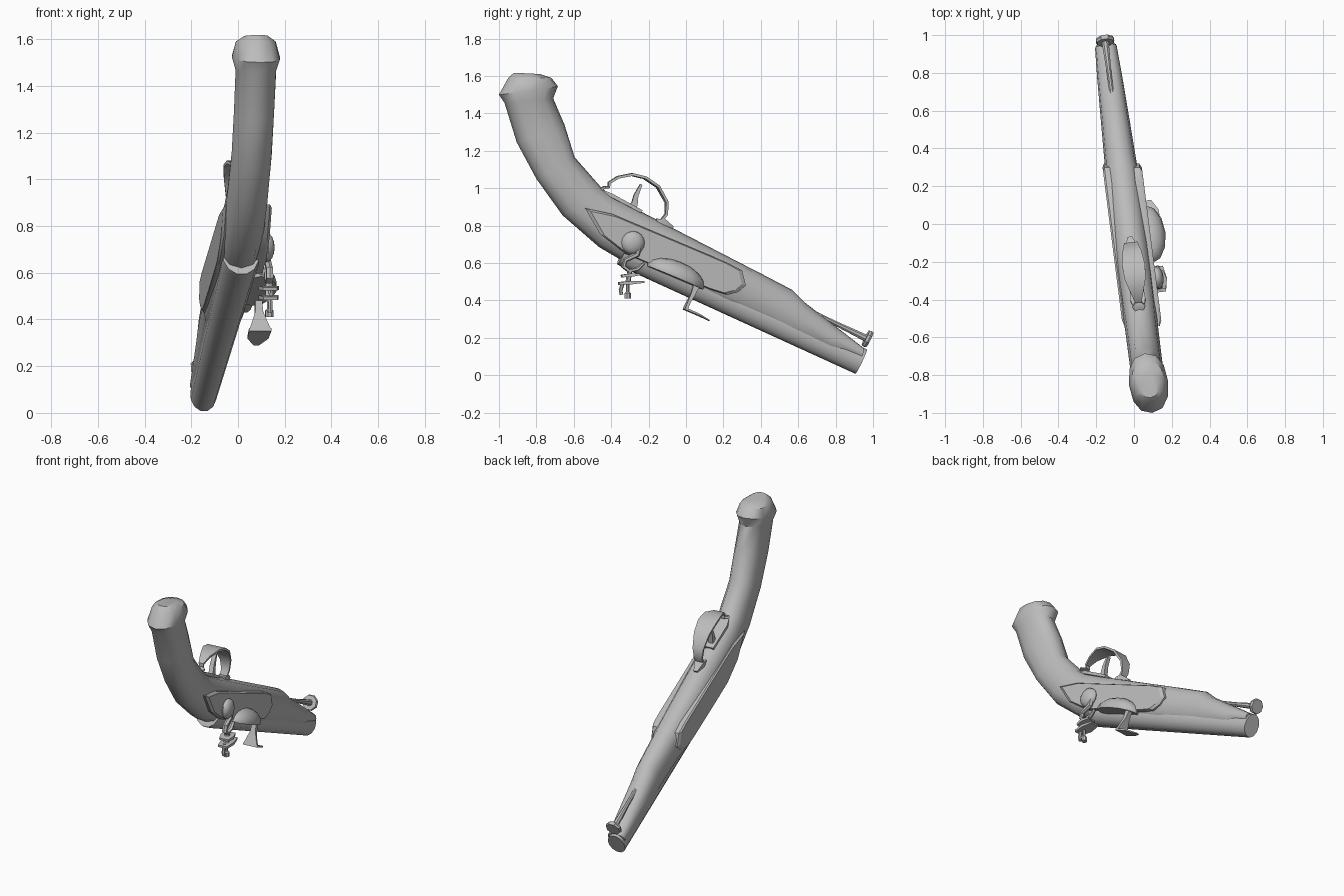
import bpy, bmesh, math
from mathutils import Vector

if "Cube" in bpy.data.objects:
    bpy.data.objects.remove(bpy.data.objects["Cube"])

YAW = 0.127   # the pistol lies slightly turned about z

steel = bpy.data.materials.new("plain_grey")
steel.diffuse_color = (0.5, 0.5, 0.5, 1)
steel.use_nodes = True
steel.node_tree.nodes["Principled BSDF"].inputs["Base Color"].default_value = steel.diffuse_color


def P(w, y, z):
    """Pistol space (sideways, along, up) to world."""
    return Vector((w - 0.03 - YAW * y, y + YAW * w, z))


def finish(name, bm, angle=40):
    bmesh.ops.recalc_face_normals(bm, faces=bm.faces)
    me = bpy.data.meshes.new(name)
    bm.to_mesh(me)
    bm.free()
    me.materials.append(steel)
    ob = bpy.data.objects.new(name, me)
    bpy.context.collection.objects.link(ob)
    bpy.ops.object.select_all(action='DESELECT')
    ob.select_set(True)
    bpy.context.view_layer.objects.active = ob
    bpy.ops.object.shade_smooth_by_angle(angle=math.radians(angle))
    return ob


def loft(name, rings, angle=40):
    bm = bmesh.new()
    vs = [[bm.verts.new(P(*p)) for p in r] for r in rings]
    n = len(vs[0])
    for a, b in zip(vs, vs[1:]):
        for i in range(n):
            j = (i + 1) % n
            bm.faces.new((a[i], a[j], b[j], b[i]))
    bm.faces.new(vs[0])
    bm.faces.new(vs[-1][::-1])
    return finish(name, bm, angle)


def sweep(name, path, wc=0.0, n=4, angle=40):
    """Sweep along (y, z, sideways radius, in-plane radius); n=4 gives a flat strip."""
    k = math.sqrt(2) if n == 4 else 1
    rings = []
    for i, (y, z, rw, rp) in enumerate(path):
        a, b = path[max(i - 1, 0)], path[min(i + 1, len(path) - 1)]
        t = Vector((b[0] - a[0], b[1] - a[1])).normalized()
        ring = []
        for s in range(n):
            f = 2 * math.pi * (s + 0.5) / n
            q = math.sin(f) * rp * k
            ring.append((wc + math.cos(f) * rw * k, y - t.y * q - YAW * wc, z + t.x * q))
        rings.append(ring)
    return loft(name, rings, angle)


def blob(name, w, y, z, rw, ry, rz, tilt=0.0, floor=-1.0):
    """Ellipsoid, tilted in the side view and cut flat at a floor height."""
    bm = bmesh.new()
    bmesh.ops.create_uvsphere(bm, u_segments=12, v_segments=8, radius=1)
    if floor > -1:
        g = bm.verts[:] + bm.edges[:] + bm.faces[:]
        cut = bmesh.ops.bisect_plane(bm, geom=g, plane_co=(0, 0, floor),
                                     plane_no=(0, 0, -1), clear_outer=True)
        edges = [e for e in cut["geom_cut"] if isinstance(e, bmesh.types.BMEdge)]
        bmesh.ops.contextual_create(bm, geom=edges)
    c, s = math.cos(tilt), math.sin(tilt)
    for v in bm.verts:
        a, b = v.co.y * ry, v.co.z * rz
        v.co = P(w + v.co.x * rw, y + a * c - b * s - YAW * w, z + a * s + b * c)
    return finish(name, bm)


def plate(name, outline, w0, w1, inset=0.94):
    """Side plate with a slightly bevelled outer rim."""
    cy = sum(p[0] for p in outline) / len(outline)
    cz = sum(p[1] for p in outline) / len(outline)
    wm = w0 + (w1 - w0) * 0.8
    rings = [[(w, cy + (y - cy) * k - YAW * w, cz + (z - cz) * k) for y, z in outline]
             for w, k in ((w0, 1), (wm, 1), (w1, inset))]
    return loft(name, rings, 25)


# Stock: top (y, z), bottom (y, z), half width, from butt to muzzle
stock = [
    (-.78, 1.61, -.92, 1.617, .050), (-.72, 1.59, -.95, 1.59, .085),
    (-.685, 1.545, -1.0, 1.50, .103), (-.71, 1.48, -.97, 1.455, .087),
    (-.65, 1.34, -.905, 1.245, .086), (-.595, 1.165, -.80, 1.05, .086),
    (-.45, 1.0, -.66, .855, .087), (-.395, .957, -.465, .685, .090),
    (-.25, .88, -.32, .60, .093), (.0, .75, -.10, .50, .094),
    (.32, .585, .22, .36, .092), (.36, .565, .27, .338, .084),
    (.57, .455, .49, .242, .076), (.64, .385, .56, .212, .073),
    (.80, .262, .75, .13, .066), (.95, .145, .928, .085, .057),
]
rings = []
for ty, tz, by, bz, w in stock:
    ring = []
    for i in range(12):
        f = 2 * math.pi * i / 12
        c, s = math.cos(f), math.sin(f)
        c, s = (math.copysign(abs(v) ** 0.88, v) for v in (c, s))
        ring.append((w * s, (ty + by) / 2 + (ty - by) / 2 * c,
                     (tz + bz) / 2 + (tz - bz) / 2 * c))
    rings.append(ring)
loft("stock", rings)

# Barrel and ramrod
sweep("barrel", [(-.33, .673, .078, .09), (-.30, .659, .081, .094),
                 (.936, .073, .056, .074)], n=12)
sweep("ramrod", [(.62, .365, .012, .012), (.80, .277, .013, .013),
                 (.965, .197, .02, .02)], n=8)
sweep("ramrod_tip", [(.960, .200, .046, .046), (.972, .194, .052, .05),
                     (.982, .189, .046, .046)], n=8)

# Trigger guard and trigger
t = .007
guard = [(-.47, .985, .012), (-.435, 1.005, .035), (-.412, 1.005, .014), (-.412, 1.028, .016),
         (-.365, 1.058, .032), (-.29, 1.073, .055), (-.22, 1.056, .06), (-.15, 1.008, .05),
         (-.104, .925, .035), (-.106, .86, .026), (-.145, .81, .022)]
sweep("trigger_guard", [(y, z, w, t) for y, z, w in guard])
sweep("guard_front_foot", [(-.16, .825, .025, .012), (-.12, .82, .03, .016), (-.07, .79, .012, .006)])
sweep("guard_rear_plate", [(-.47, .99, .02, .01), (-.40, .96, .04, .01), (-.24, .875, .03, .008)])
sweep("trigger", [(-.30, .87, .016, .03), (-.275, .92, .014, .016),
                  (-.268, .96, .014, .012), (-.24, 1.02, .012, .006)])

# Lock plate, with a flatter matching panel on the far side
outline = [(-.54, .893), (-.395, .862), (.225, .60), (.30, .56), (.32, .48), (.28, .445),
           (.22, .43), (.14, .455), (-.15, .575), (-.325, .65), (-.46, .755)]
plate("lock_plate", outline, .05, .108)
plate("side_panel", outline, -.05, -.097)

# Pan
blob("pan", .10, -.055, .53, .088, .165, .08, tilt=-.40, floor=-.12)

# Frizzen: flared stem and striking plate
sweep("frizzen_stem", [(.06, .49, .014, .018), (.035, .43, .017, .011), (.015, .395, .03, .008),
                       (-.005, .35, .048, .008)], wc=.122)
sweep("frizzen_plate", [(-.01, .357, .048, .006), (.07, .322, .045, .005), (.125, .292, .012, .003)],
      wc=.122)

# Cock: rounded base, curved neck, jaws and jaw screw
blob("cock_base", .115, -.283, .708, .034, .062, .062)
sweep("cock_neck", [(-.255, .68, .016, .02), (-.262, .645, .016, .015), (-.325, .615, .016, .013),
                    (-.333, .58, .017, .013), (-.30, .555, .018, .013),
                    (-.31, .50, .018, .014)], wc=.122, n=6)
sweep("cock_spur", [(-.315, .555, .014, .010), (-.26, .567, .016, .011), (-.225, .60, .012, .008)],
      wc=.122, n=6)
for name, z, y0, y1 in (("upper_jaw", .535, -.345, -.25), ("lower_jaw", .495, -.36, -.225)):
    sweep(name, [(y0, z - .005, .03, .007), ((y0 + y1) / 2, z, .043, .009),
                 (y1, z + .004, .03, .005)], wc=.122)
sweep("jaw_screw", [(-.312, .54, .010, .010), (-.312, .445, .010, .010),
                    (-.312, .438, .018, .018), (-.312, .41, .018, .018)], wc=.122, n=8)
sweep("cock_tail", [(-.335, .50, .010, .010), (-.35, .455, .010, .010), (-.345, .43, .012, .010)],
      wc=.122, n=6)
